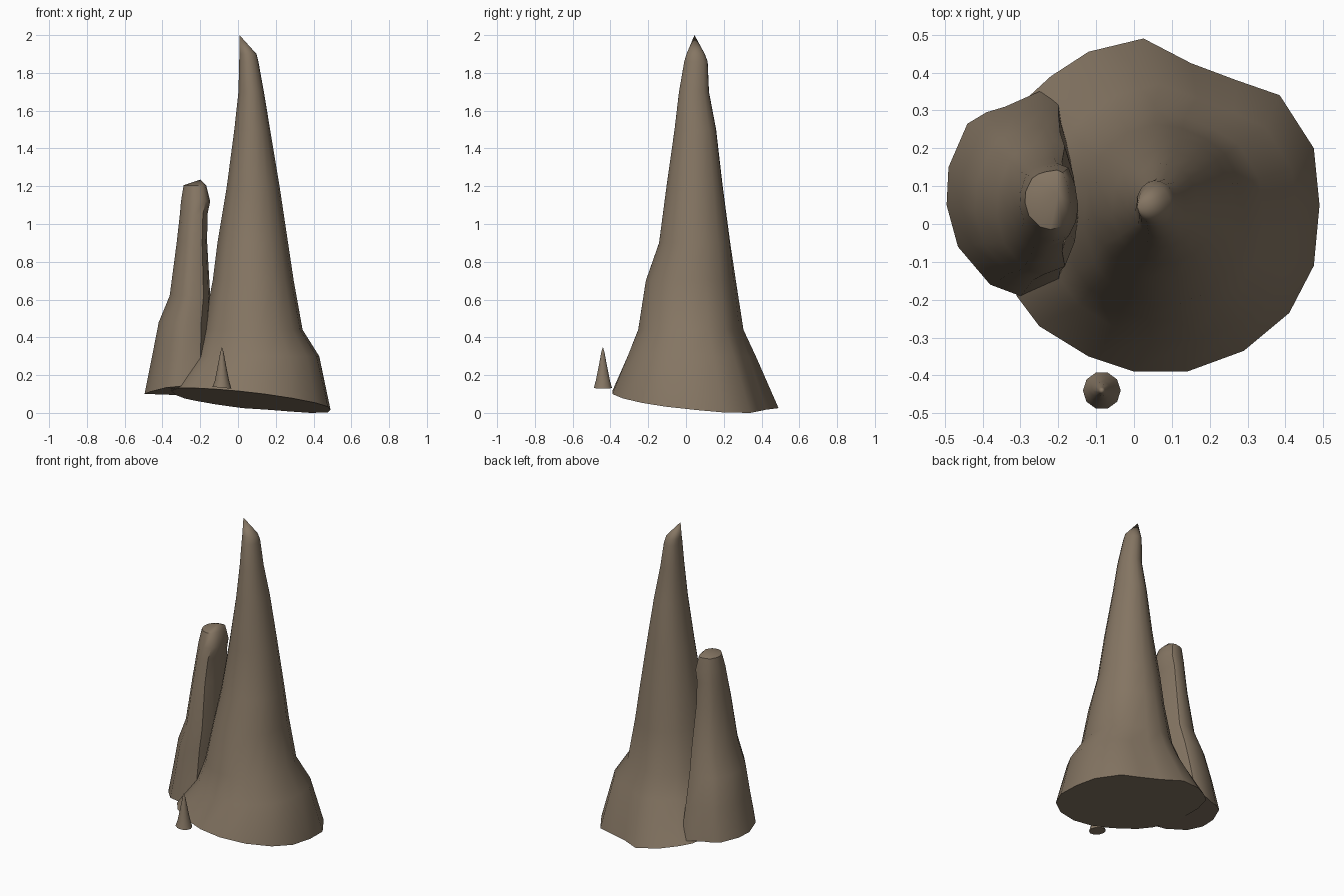
import bpy, bmesh, math
from math import radians

if "Cube" in bpy.data.objects:
    bpy.data.objects.remove(bpy.data.objects["Cube"])

rock = bpy.data.materials.new("brown_rock")
rock.diffuse_color = (0.235, 0.18, 0.125, 1)
rock.use_nodes = True
rock.node_tree.nodes["Principled BSDF"].inputs["Base Color"].default_value = rock.diffuse_color


def remap(v, lo, hi, a, b):
    return a + (v - lo) / (hi - lo) * (b - a)


def spire(name, outline, base_z, levels, tip, max_round=1.0):
    """Loft a ground outline up through boxes (z, xmin, xmax, ymin, ymax) to a tip."""
    bm = bmesh.new()
    xs, ys = [p[0] for p in outline], [p[1] for p in outline]
    x0, x1, y0, y1 = min(xs), max(xs), min(ys), max(ys)
    rings = [[bm.verts.new((x, y, max(0, base_z(x, y)))) for x, y in outline]]
    for i, (z, a, b, c, d) in enumerate(levels):
        ring = []
        round_mix = min(max_round, 0.3 + 0.25 * i)      # outline turns into an ellipse
        for x, y in outline:
            u, v = remap(x, x0, x1, -1, 1), remap(y, y0, y1, -1, 1)
            t = math.atan2(v, u)
            u += (math.cos(t) - u) * round_mix
            v += (math.sin(t) - v) * round_mix
            ring.append(bm.verts.new((remap(u, -1, 1, a, b), remap(v, -1, 1, c, d), z)))
        rings.append(ring)
    n = len(outline)
    for lo, hi in zip(rings, rings[1:]):
        for i in range(n):
            j = (i + 1) % n
            bm.faces.new((lo[i], lo[j], hi[j], hi[i]))
    top = bm.verts.new(tip)
    for i in range(n):
        bm.faces.new((rings[-1][i], rings[-1][(i + 1) % n], top))
    bm.faces.new(rings[0][::-1])
    bmesh.ops.recalc_face_normals(bm, faces=bm.faces)
    me = bpy.data.meshes.new(name)
    bm.to_mesh(me)
    bm.free()
    me.materials.append(rock)
    ob = bpy.data.objects.new(name, me)
    bpy.context.collection.objects.link(ob)
    bpy.ops.object.select_all(action='DESELECT')
    ob.select_set(True)
    bpy.context.view_layer.objects.active = ob
    bpy.ops.object.shade_smooth_by_angle(angle=radians(45))
    return ob


# Tall main stalagmite, on a slanted base
spire("main_stalagmite",
      [(.49, .05), (.475, .2), (.385, .34), (.27, .38), (.15, .425), (.025, .49),
       (-.12, .455), (-.22, .39), (-.28, .335), (-.33, .2), (-.355, 0), (-.31, -.19),
       (-.25, -.27), (-.12, -.35), (0, -.39), (.14, -.39), (.29, -.335),
       (.41, -.235), (.475, -.11)],
      lambda x, y: .077 - .115 * x - .1 * y,
      [(.3, -.23, .43, -.31, .37), (.44, -.185, .342, -.255, .305),
       (.7, -.135, .295, -.215, .265), (.9, -.11, .265, -.145, .235),
       (1.2, -.06, .22, -.105, .195), (1.5, -.02, .17, -.062, .16),
       (1.7, .002, .137, -.038, .122), (1.86, .006, .108, -.01, .115),
       (1.9, .007, .098, .002, .1)],
      (.008, .045, 2))

# Shorter side stalagmite with a blunt, lopsided top
spire("side_stalagmite",
      [(-.15, .05), (-.17, .2), (-.2, .335), (-.25, .35), (-.34, .31), (-.39, .295),
       (-.44, .265), (-.49, .15), (-.495, .05), (-.465, -.06), (-.38, -.16),
       (-.3, -.19), (-.2, -.17), (-.16, -.06)],
      lambda x, y: .1 - .1 * (x + .49) * y - .2 * min(0, y),
      [(.3, -.455, -.15, -.17, .31), (.48, -.42, -.15, -.15, .265),
       (.62, -.362, -.147, -.135, .225), (.9, -.325, -.163, -.09, .18),
       (1.05, -.308, -.162, -.06, .165), (1.12, -.302, -.147, -.045, .16),
       (1.205, -.288, -.168, -.015, .145)],
      (-.2, .08, 1.235), 0.4)

# Tiny stalagmite in front, flared at the foot
cx, cy = -.085, -.44
spire("small_stalagmite",
      [(cx + .05 * math.cos(a * math.tau / 10), cy + .05 * math.sin(a * math.tau / 10))
       for a in range(10)],
      lambda x, y: .133 - .1 * (x - cx),
      [(z, cx - r, cx + r, cy - r, cy + r)
       for z, r in ((.17, .038), (.24, .024), (.32, .009))],
      (cx, cy, .35))
